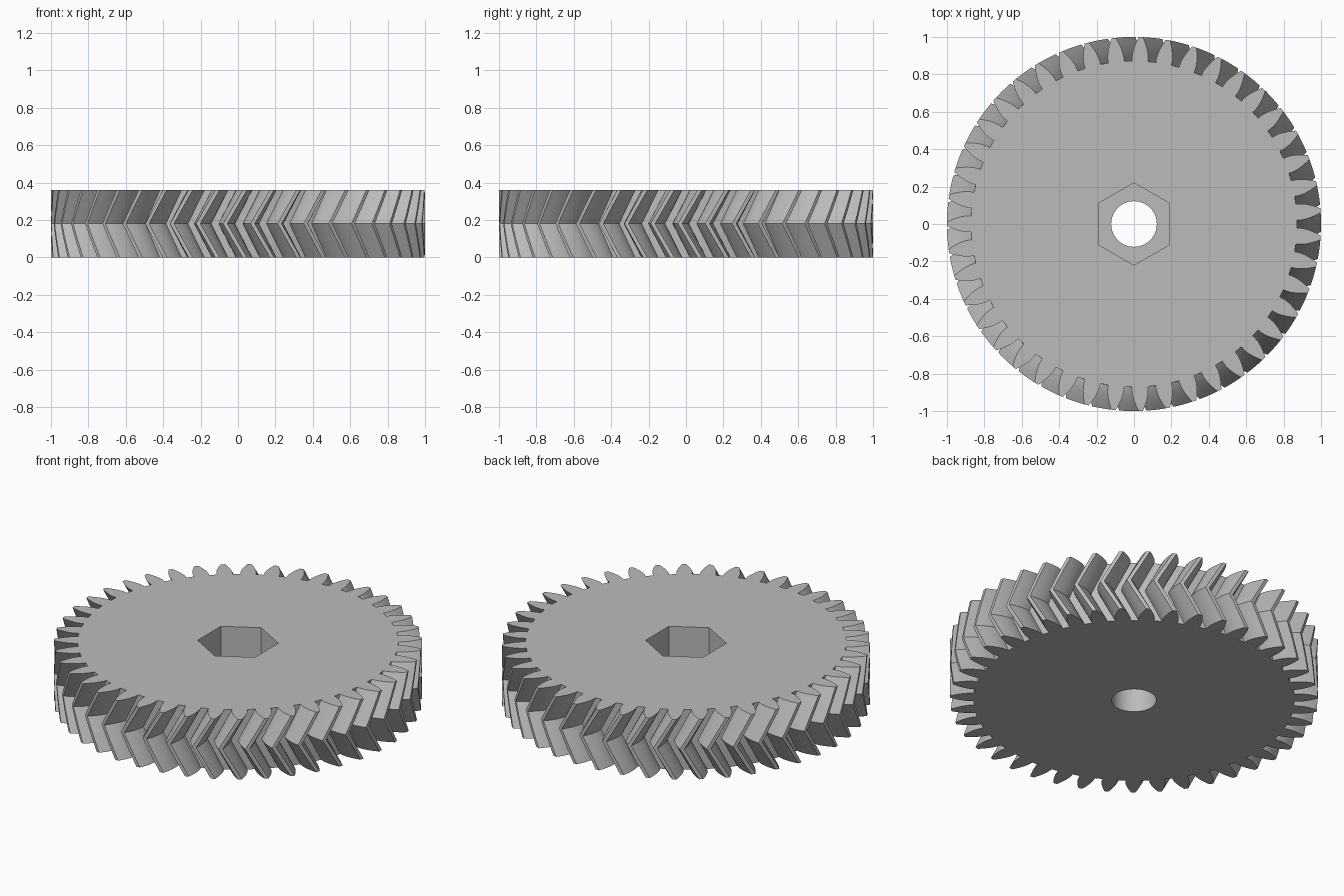
import bpy, bmesh, math
from mathutils import Vector

if "Cube" in bpy.data.objects:
    bpy.data.objects.remove(bpy.data.objects["Cube"], do_unlink=True)

TEETH = 43
HEIGHT = 0.36
TIP, ROOT, PITCH = 1.0, 0.872, 0.95
PRESSURE = math.radians(20)
TWIST = math.radians(-6.0)      # helix angle reached at mid height
SLICES = 12                     # height steps over the full width
FLANK = 7                       # points along each tooth flank
HOLE, HEX, FLOOR = 0.122, 0.22, 0.16

steel = bpy.data.materials.new("plain grey")
steel.use_nodes = True
GREY = (0.5, 0.5, 0.5, 1)
steel.diffuse_color = GREY
steel.node_tree.nodes["Principled BSDF"].inputs["Base Color"].default_value = GREY


def half_tooth(r):
    """Half the angular thickness of an involute tooth at radius r."""
    def inv(a):
        return math.tan(a) - a
    base = PITCH * math.cos(PRESSURE)
    angle = math.acos(min(1, base / r))
    return math.pi / (2 * TEETH) + inv(PRESSURE) - inv(angle) - 0.003


# Tooth outline in polar form, then repeated round the wheel
radii = [ROOT + (TIP - ROOT) * i / (FLANK - 1) for i in range(FLANK)]
tooth = [(r, -half_tooth(r)) for r in radii] + [(r, half_tooth(r)) for r in reversed(radii)]
outline = [(r, a + (k + 0.5) * math.tau / TEETH) for k in range(TEETH) for r, a in tooth]

bm = bmesh.new()


def ring(points, z, turn=0):
    return [bm.verts.new((r * math.cos(a + turn), r * math.sin(a + turn), z)) for r, a in points]


def polygon(radius, sides, start=0):
    return [(radius, start + math.tau * i / sides) for i in range(sides)]


def loft(a, b, smooth=True):
    for i in range(len(a)):
        j = (i + 1) % len(a)
        bm.faces.new((a[i], a[j], b[j], b[i])).smooth = smooth


def fill_between(outer, inner, up):
    """Flat cap with a hole in it."""
    edges = [bm.edges.get((loop[i - 1], loop[i])) for loop in (outer, inner) for i in range(len(loop))]
    bmesh.ops.triangle_fill(bm, edges=edges, use_beauty=True, normal=Vector((0, 0, up)))


# Herringbone teeth: twist to mid height and back again
rings = []
for s in range(SLICES + 1):
    t = s / SLICES
    rings.append(ring(outline, HEIGHT * t, TWIST * (1 - abs(2 * t - 1))))
for low, high in zip(rings, rings[1:]):
    loft(low, high)

# Shaft hole and hexagonal nut pocket
hole_low, hole_high = (ring(polygon(HOLE, 48), z) for z in (0, FLOOR))
hex_low, hex_high = (ring(polygon(HEX, 6, math.pi / 2), z) for z in (FLOOR, HEIGHT))
loft(hole_low, hole_high)
loft(hex_low, hex_high, False)

# Flat faces: underside, pocket floor and top
fill_between(rings[0], hole_low, -1)
fill_between(hex_low, hole_high, 1)
fill_between(rings[-1], hex_high, 1)
bmesh.ops.recalc_face_normals(bm, faces=bm.faces)

mesh = bpy.data.meshes.new("herringbone_gear")
bm.to_mesh(mesh)
bm.free()
mesh.materials.append(steel)
gear = bpy.data.objects.new("herringbone_gear", mesh)
bpy.context.collection.objects.link(gear)

bpy.ops.object.select_all(action="DESELECT")
gear.select_set(True)
bpy.context.view_layer.objects.active = gear
bpy.ops.object.shade_smooth_by_angle(angle=math.radians(25))
